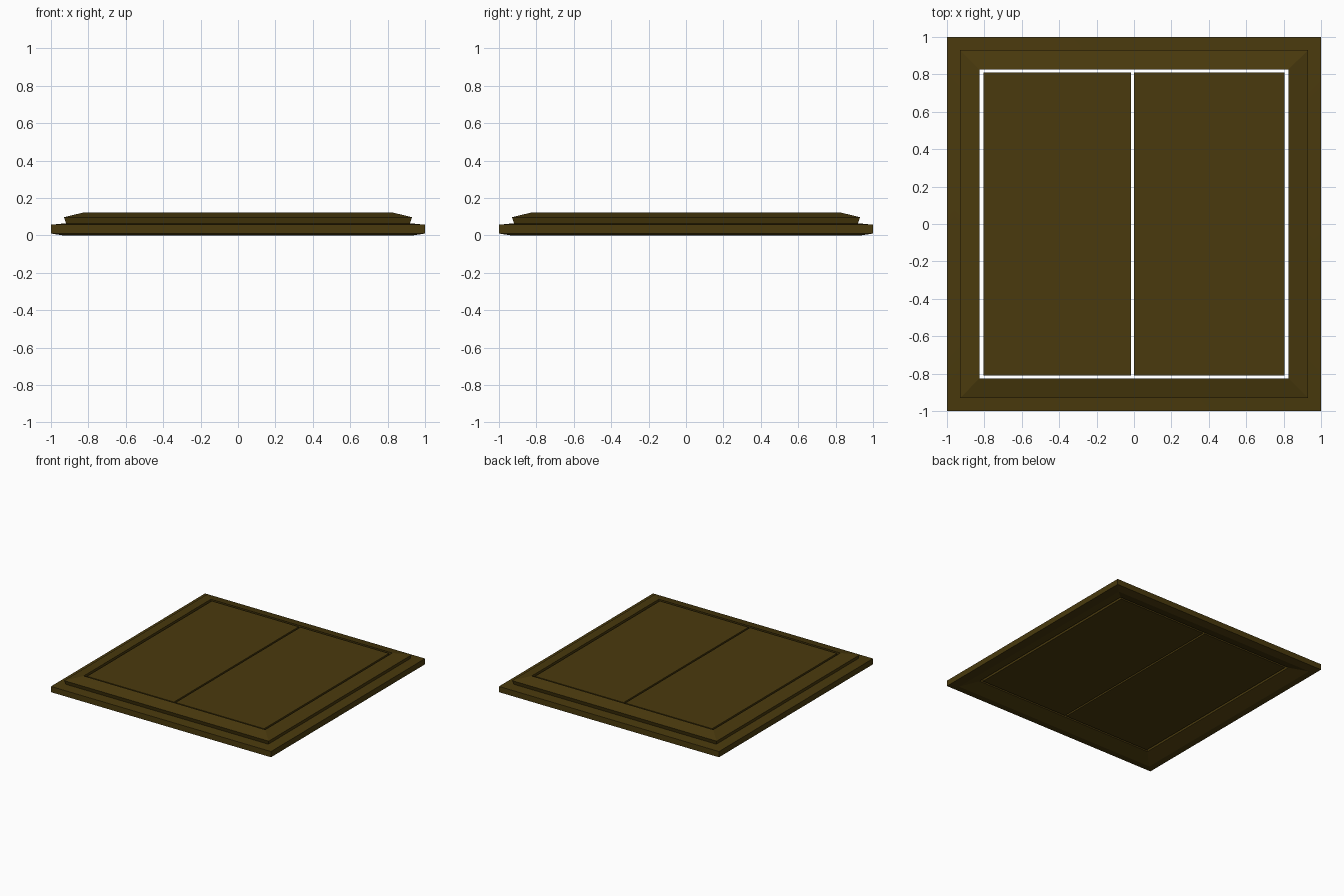
import bpy
import bmesh
import math

cube = bpy.data.objects.get("Cube")
if cube:
    bpy.data.objects.remove(cube, do_unlink=True)

# One dark wood colour
wood = bpy.data.materials.new("dark_brown_wood")
wood.use_nodes = True
colour = (0.068, 0.042, 0.004, 1)
wood.diffuse_color = colour
bsdf = wood.node_tree.nodes["Principled BSDF"]
bsdf.inputs["Base Color"].default_value = colour
bsdf.inputs["Roughness"].default_value = 0.8


def finish(name, bm):
    bmesh.ops.recalc_face_normals(bm, faces=bm.faces)
    mesh = bpy.data.meshes.new(name)
    bm.to_mesh(mesh)
    bm.free()
    mesh.materials.append(wood)
    obj = bpy.data.objects.new(name, mesh)
    bpy.context.collection.objects.link(obj)
    return obj


def square_frame(name, profile):
    """Sweep a closed (half width, height) profile around a square."""
    bm = bmesh.new()
    corners = [(-1, -1), (1, -1), (1, 1), (-1, 1)]
    rings = [[bm.verts.new((sx * r, sy * r, z)) for sx, sy in corners]
             for r, z in profile]
    for i, ring in enumerate(rings):
        after = rings[(i + 1) % len(rings)]
        for j in range(4):
            k = (j + 1) % 4
            bm.faces.new((ring[j], ring[k], after[k], after[j]))
    return finish(name, bm)


def panel(name, x0, x1, half_depth, z0, z1):
    bm = bmesh.new()
    bmesh.ops.create_cube(bm, size=1)
    for v in bm.verts:
        v.co.x = x0 if v.co.x < 0 else x1
        v.co.y = math.copysign(half_depth, v.co.y)
        v.co.z = z0 if v.co.z < 0 else z1
    return finish(name, bm)


# Frame: flat outer plinth, undercut raised lip, sloped top, hollowed underside
frame = square_frame("frame", [
    (1.0, 0.01), (1.0, 0.057), (0.92, 0.065), (0.93, 0.097),
    (0.825, 0.123), (0.825, 0.04), (0.935, 0.0)])
bpy.context.view_layer.objects.active = frame
frame.select_set(True)
bpy.ops.object.shade_smooth_by_angle(angle=math.radians(12))

# Two door leaves with a narrow gap between them
panel("right_door", -0.805, -0.015, 0.81, 0.04, 0.12)
panel("left_door", 0.0, 0.805, 0.81, 0.04, 0.12)
